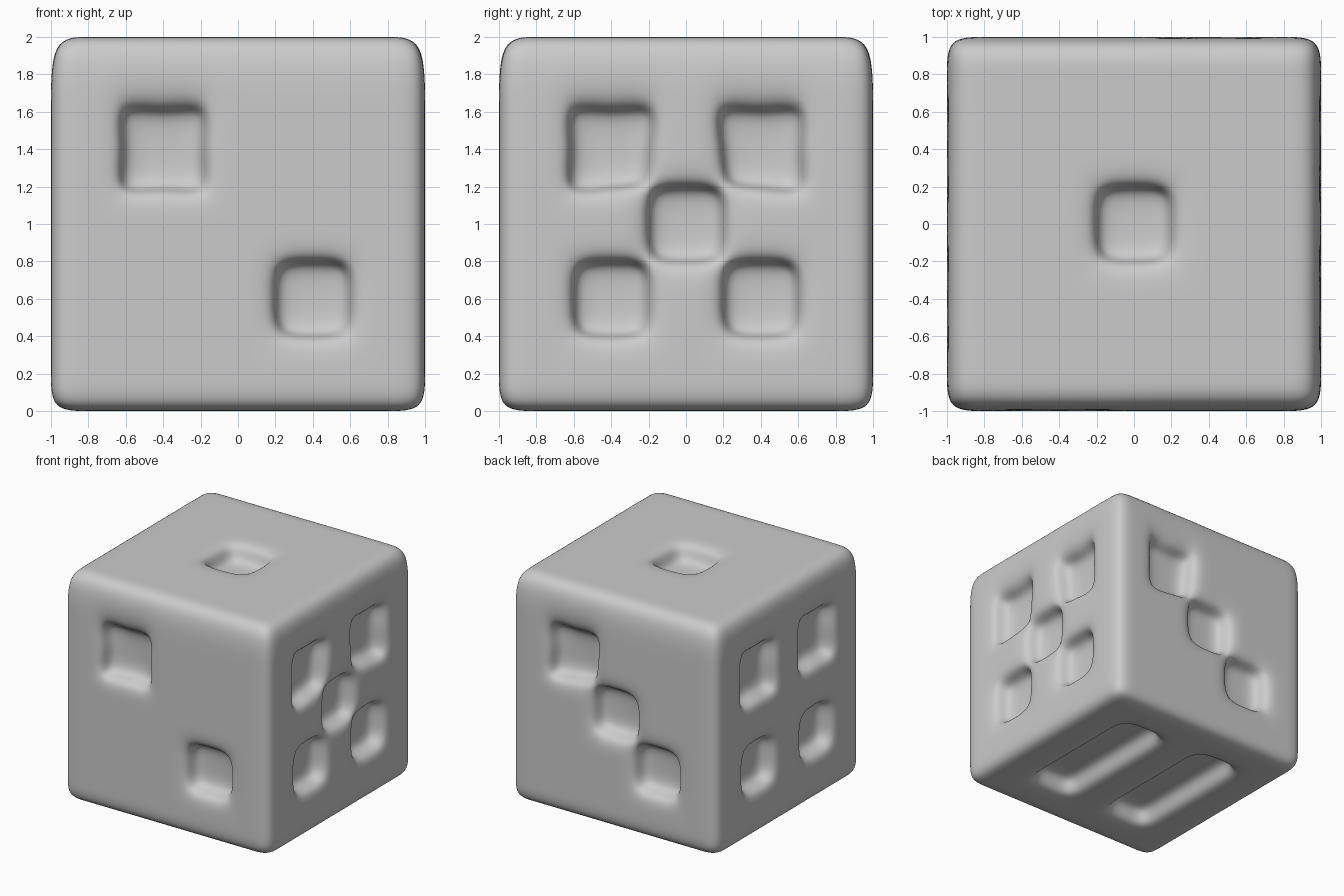
import bpy, bmesh
from mathutils import Vector

if "Cube" in bpy.data.objects:
    bpy.data.objects.remove(bpy.data.objects["Cube"])

DEPTH = 0.15

# Control cage: cube cut into 0.2 cells, with a taller top row
bm = bmesh.new()
bmesh.ops.create_cube(bm, size=2)
for axis in range(3):
    no = Vector((0, 0, 0))
    no[axis] = 1
    for i in range(1, 10):
        if axis == 2 and i == 9:
            continue
        bmesh.ops.bisect_plane(bm, geom=bm.verts[:] + bm.edges[:] + bm.faces[:],
                               plane_co=no * (-1 + 0.2 * i), plane_no=no)


def press(center, normal, half, square=False, keep_inner=False):
    """Sink the block of cells around center into the body."""
    c, n, h = Vector(center), Vector(normal), Vector(half)
    bm.normal_update()
    faces = []
    for f in bm.faces:
        d = f.calc_center_median() - c
        if f.normal.dot(n) > 0.9 and abs(d.dot(n)) < 0.01:
            if all(abs(d[k]) < h[k] for k in range(3)):
                faces.append(f)
    if square:
        # push the corners out for a squarer outline
        for v in {v for f in faces for v in f.verts}:
            d = v.co - c
            d -= n * d.dot(n)
            shared = keep_inner and v.co.z < 0.3 and (v.co - n).length < 0.35
            if d.length > 0.25 and not shared:
                v.co += d * 0.25
    res = bmesh.ops.extrude_face_region(bm, geom=faces)
    verts = [g for g in res["geom"] if isinstance(g, bmesh.types.BMVert)]
    bmesh.ops.translate(bm, vec=n * -DEPTH, verts=verts)
    old = [f for f in faces if f.is_valid]
    if old:
        bmesh.ops.delete(bm, geom=old, context='FACES')


# Side faces: normal, horizontal direction, pip positions
sides = [
    ((0, -1, 0), (1, 0, 0), [(-.4, .4), (.4, -.4)]),
    ((0, 1, 0), (1, 0, 0), [(.4, .4), (0, 0), (-.4, -.4)]),
    ((1, 0, 0), (0, 1, 0), [(-.4, .4), (.4, .4), (0, 0), (-.4, -.4), (.4, -.4)]),
    ((-1, 0, 0), (0, 1, 0), [(-.4, .4), (.4, .4), (-.4, -.4), (.4, -.4)]),
]
for n, u, pips in sides:
    for a, b in pips:
        center = Vector(n) + Vector(u) * a + Vector((0, 0, b))
        press(center, n, (.2, .2, .2), b > 0, (0, 0) in pips)

# Single pip on top, two long grooves underneath
press((0, 0, 1), (0, 0, 1), (.2, .2, .2))
for x in (-.4, .4):
    press((x, 0, -1), (0, 0, -1), (.2, .6, .2))

# Smooth body
bmesh.ops.recalc_face_normals(bm, faces=bm.faces[:])
for f in bm.faces:
    f.smooth = True
mesh = bpy.data.meshes.new("die_body")
bm.to_mesh(mesh)
bm.free()
die = bpy.data.objects.new("die_body", mesh)
bpy.context.collection.objects.link(die)
die.location.z = 1
sub = die.modifiers.new("smooth", 'SUBSURF')
sub.levels = sub.render_levels = 3
